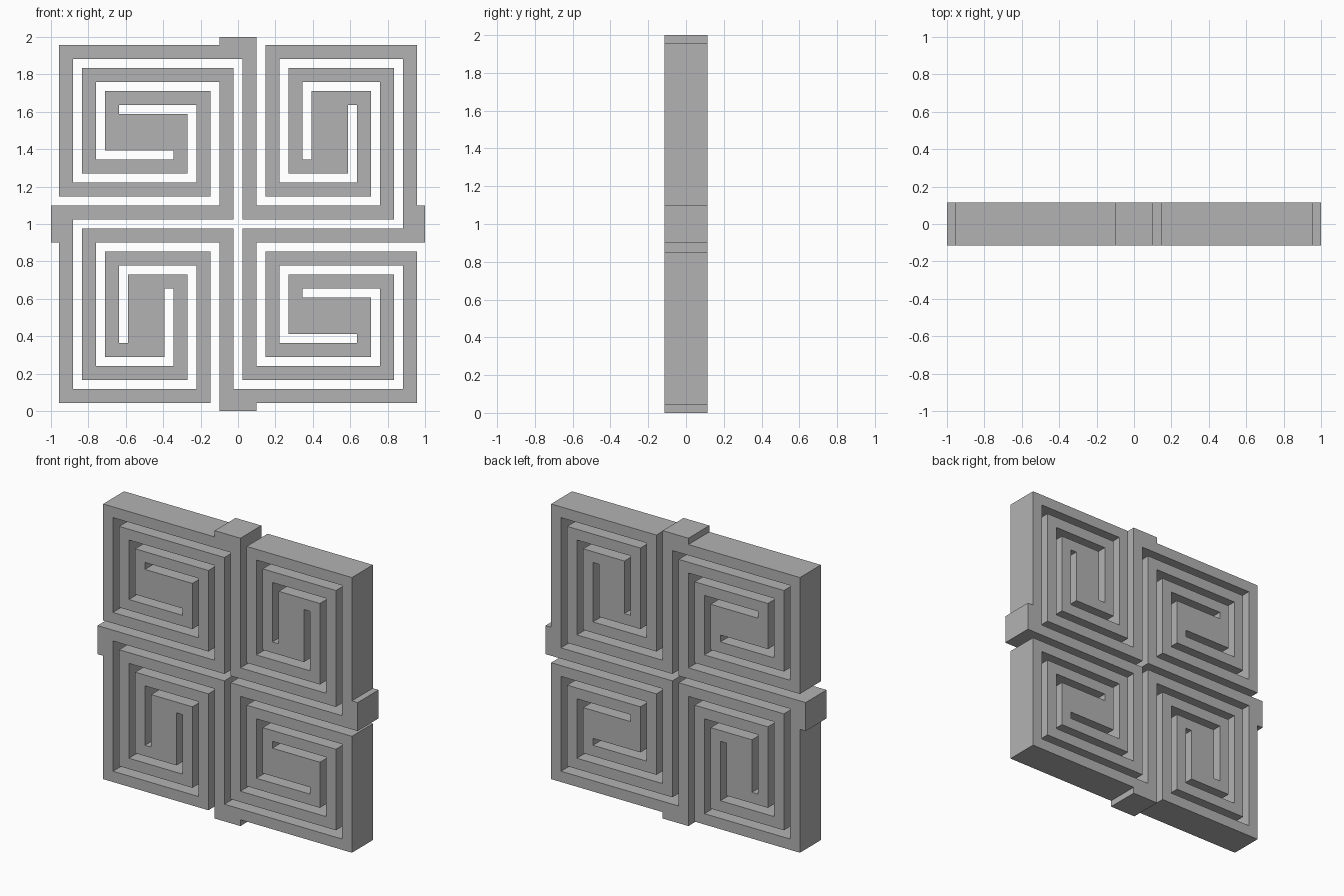
import bpy
import bmesh
from math import pi

cube = bpy.data.objects.get("Cube")
if cube:
    bpy.data.objects.remove(cube, do_unlink=True)

HALF_DEPTH = 0.115
# Edge positions of the nested bars, measured from the centre of the panel
A, A2 = 0.024, 0.099      # central cross
B, B2 = 0.147, 0.222      # second bar
C, C2 = 0.270, 0.345      # third bar
D, E = 0.393, 0.587       # core block
F, F2 = 0.635, 0.710
G, G2 = 0.758, 0.833
H, H2 = 0.881, 0.956      # outer frame

# One strand: out of the upper left spiral, over the tab, into the upper right one
outer_side = [(-F2, D), (-F2, F2), (-B, F2), (-B, B), (-H2, B), (-H2, H2),
              (-A2, H2), (-A2, 1), (A2, 1), (A2, A2), (G, A2), (G, G),
              (C2, G), (C2, C2), (D, C2)]
inner_side = [(-F, E), (-F, F), (-B2, F), (-B2, B2), (-H, B2), (-H, H),
              (A, H), (A, A), (G2, A), (G2, G2), (C, G2), (C, C), (E, C)]


def four_turns(points):
    """Repeat a quarter of the outline clockwise into a closed loop."""
    loop = []
    for _ in range(4):
        loop += points
        points = [(y, -x) for x, y in points]
    return loop


# Fretwork panel as a filled, extruded outline with its pierced interior
curve = bpy.data.curves.new("spiral_fretwork_panel", "CURVE")
curve.dimensions = "2D"
curve.fill_mode = "BOTH"
curve.extrude = HALF_DEPTH
for side in (outer_side, inner_side):
    loop = four_turns(side)
    spline = curve.splines.new("POLY")
    spline.points.add(len(loop) - 1)
    for point, (x, y) in zip(spline.points, loop):
        point.co = (x, y, 0, 1)
    spline.use_cyclic_u = True
    spline.use_smooth = False

panel = bpy.data.objects.new("spiral_fretwork_panel", curve)
bpy.context.collection.objects.link(panel)
panel.location.z = 1
panel.rotation_euler.x = pi / 2

# Turn into a clean, flat-shaded mesh
bpy.ops.object.select_all(action="DESELECT")
panel.select_set(True)
bpy.context.view_layer.objects.active = panel
bpy.ops.object.convert(target="MESH")
bpy.ops.object.transform_apply(location=True, rotation=True, scale=True)
bm = bmesh.new()
bm.from_mesh(panel.data)
bmesh.ops.remove_doubles(bm, verts=bm.verts, dist=0.0005)
bmesh.ops.recalc_face_normals(bm, faces=bm.faces)
for face in bm.faces:
    face.smooth = False
bm.to_mesh(panel.data)
bm.free()

# Plain grey
grey = bpy.data.materials.new("grey")
grey.use_nodes = True
colour = (0.45, 0.45, 0.45, 1)
grey.diffuse_color = colour
grey.node_tree.nodes["Principled BSDF"].inputs["Base Color"].default_value = colour
panel.data.materials.clear()
panel.data.materials.append(grey)
